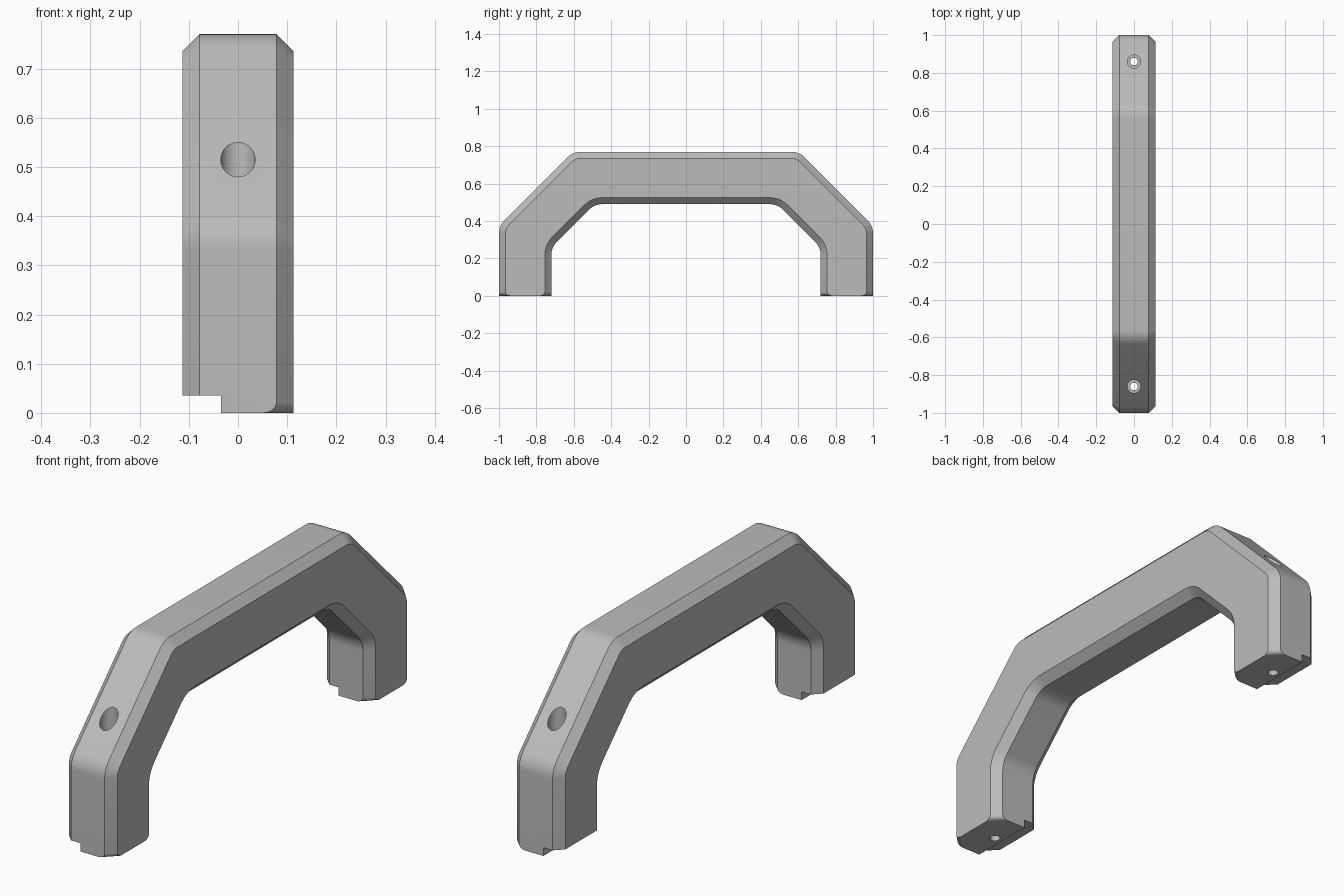
import bpy, bmesh, math
from mathutils import Vector

cube = bpy.data.objects.get("Cube")
if cube:
    bpy.data.objects.remove(cube, do_unlink=True)

HALF_W, CHAMFER, THICK = 0.113, 0.035, 0.28
ROOT2 = math.sqrt(2)

grey = bpy.data.materials.new("grey")
grey.use_nodes = True
colour = (0.5, 0.5, 0.5, 1)
grey.diffuse_color = colour
grey.node_tree.nodes["Principled BSDF"].inputs["Base Color"].default_value = colour


def fillet(prev, corner, nxt, radius, steps=8):
    """Points of a rounded corner between two straight runs."""
    a, b = (prev - corner).normalized(), (nxt - corner).normalized()
    half = a.angle(b) / 2
    start = corner + a * radius / math.tan(half)
    centre = corner + (a + b).normalized() * radius / math.sin(half)
    end = corner + b * radius / math.tan(half)
    u, v = start - centre, end - centre
    sweep = u.angle(v)
    return [centre + (u * math.sin(sweep * (1 - i / steps)) + v * math.sin(sweep * i / steps))
            / math.sin(sweep) for i in range(steps + 1)]


def arch(depth, radius):
    """Rounded arch path, set in from the outer outline by depth."""
    y, z, c = 1 - depth, 0.77 - depth, 1.375 - ROOT2 * depth
    half = [Vector((y, 0)), Vector((y, c - y)), Vector((c - z, z)), Vector((0, z))]
    right = [half[0]] + fillet(*half[:3], radius) + fillet(*half[1:], radius)
    return right + [Vector((-p.x, p.y)) for p in reversed(right)]


def outline(inset):
    inner = arch(THICK - inset, 0.1 + inset)
    return arch(inset, 0.1 - inset) + inner[::-1]


# Handle body: side outline lofted across the width with chamfered rims
bm = bmesh.new()
rings = []
for x, inset in ((-HALF_W, CHAMFER), (CHAMFER - HALF_W, 0), (HALF_W - CHAMFER, 0), (HALF_W, CHAMFER)):
    rings.append([bm.verts.new((x, p.x, p.y)) for p in outline(inset)])
for a, b in zip(rings, rings[1:]):
    for i in range(len(a)):
        j = (i + 1) % len(a)
        bm.faces.new((a[i], a[j], b[j], b[i]))
bm.faces.new(rings[0])
bm.faces.new(rings[-1])
bmesh.ops.recalc_face_normals(bm, faces=bm.faces)


def on_floor(item):
    return all(abs(v.co.z) < 1e-5 for v in item.verts)


# Single flat sole per foot, with the corner chamfers rounded under
seams = [e for e in bm.edges if on_floor(e) and all(on_floor(f) for f in e.link_faces)]
bmesh.ops.dissolve_edges(bm, edges=seams, use_verts=False)
corners = []
for e in bm.edges:
    d = e.verts[0].co - e.verts[1].co
    if on_floor(e) and abs(d.x) > 0.01 and abs(d.y) > 0.01:
        corners.append(e)
bmesh.ops.bevel(bm, geom=corners, offset=0.02, segments=6, profile=0.5, affect='EDGES')
mesh = bpy.data.meshes.new("handle")
bm.to_mesh(mesh)
bm.free()
mesh.materials.append(grey)
handle = bpy.data.objects.new("handle", mesh)
bpy.context.collection.objects.link(handle)


def cut(cutter):
    cutter.hide_render = True
    cutter.data.materials.append(grey)
    bpy.context.view_layer.objects.active = handle
    mod = handle.modifiers.new("cut", 'BOOLEAN')
    mod.operation, mod.solver, mod.object = 'DIFFERENCE', 'EXACT', cutter
    bpy.ops.object.modifier_apply(modifier=mod.name)
    bpy.data.objects.remove(cutter, do_unlink=True)


# Step along one side of both soles
bpy.ops.mesh.primitive_cube_add(size=1, location=(-0.135, 0, -0.065))
step = bpy.context.object
step.scale = (0.2, 3, 0.2)
cut(step)

# Counterbored screw hole through each foot
for side in (-1, 1):
    for radius, bottom in ((0.035, 0.2), (0.02, -0.1)):
        bpy.ops.mesh.primitive_cylinder_add(vertices=40, radius=radius, depth=1,
                                            location=(0, side * 0.86, bottom + 0.5))
        cut(bpy.context.object)

bpy.ops.object.select_all(action='DESELECT')
handle.select_set(True)
bpy.context.view_layer.objects.active = handle
bpy.ops.object.shade_smooth_by_angle(angle=math.radians(25))
